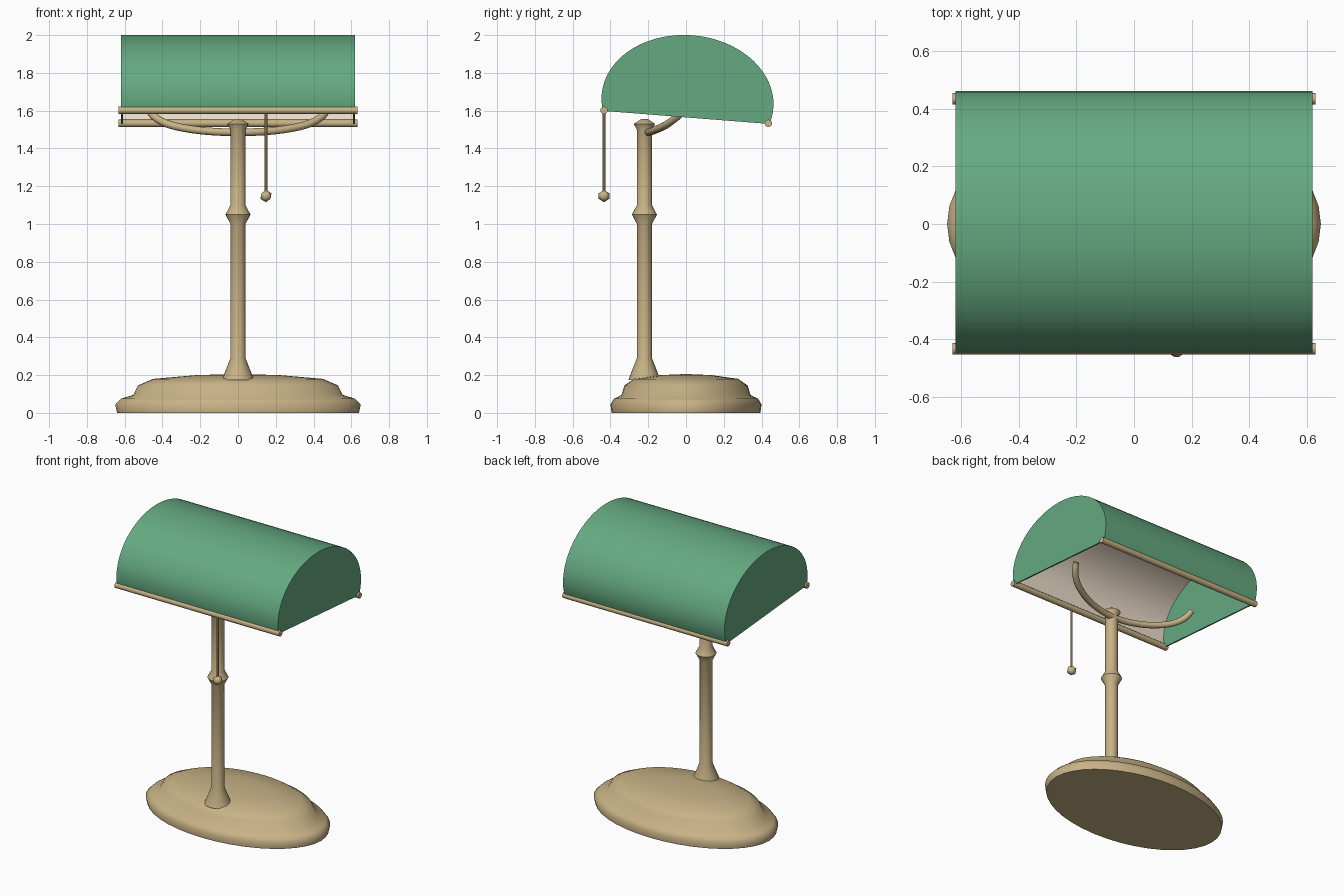
import bpy, bmesh, math
from mathutils import Vector

if "Cube" in bpy.data.objects:
    bpy.data.objects.remove(bpy.data.objects["Cube"])


def material(name, rgb):
    m = bpy.data.materials.new(name)
    m.diffuse_color = (*rgb, 1)
    m.use_nodes = True
    m.node_tree.nodes["Principled BSDF"].inputs["Base Color"].default_value = m.diffuse_color
    return m


BRASS = material("brass", (0.58, 0.45, 0.24))
GREEN = material("green_glass", (0.13, 0.40, 0.22))
CREAM = material("cream_lining", (0.85, 0.74, 0.60))


def finish(bm, name, mat, angle=40):
    bmesh.ops.recalc_face_normals(bm, faces=bm.faces[:])
    me = bpy.data.meshes.new(name)
    bm.to_mesh(me)
    bm.free()
    ob = bpy.data.objects.new(name, me)
    bpy.context.collection.objects.link(ob)
    me.materials.append(mat)
    bpy.ops.object.select_all(action='DESELECT')
    ob.select_set(True)
    bpy.context.view_layer.objects.active = ob
    bpy.ops.object.shade_smooth_by_angle(angle=math.radians(angle))
    return ob


def skin(bm, rings):
    # bridge consecutive closed rings and cap both ends
    rings = [[bm.verts.new(p) for p in r] for r in rings]
    n = len(rings[0])
    for a, b in zip(rings, rings[1:]):
        for i in range(n):
            j = (i + 1) % n
            bm.faces.new((a[i], a[j], b[j], b[i]))
    bm.faces.new(rings[0][::-1])
    bm.faces.new(rings[-1])


def lathe(name, profile, y=0, squash=1, n=24, angle=40):
    bm = bmesh.new()
    skin(bm, [[(r * math.cos(t), y + r * squash * math.sin(t), z)
               for t in (2 * math.pi * i / n for i in range(n))] for r, z in profile])
    return finish(bm, name, BRASS, angle)


def tube(name, pts, r, n=12):
    pts = [Vector(p) for p in pts]
    rings = []
    for i, p in enumerate(pts):
        d = (pts[min(i + 1, len(pts) - 1)] - pts[max(i - 1, 0)]).normalized()
        u = d.cross(Vector((0, 1, 0))).normalized()
        v = d.cross(u)
        rings.append([p + r * (math.cos(2 * math.pi * k / n) * u + math.sin(2 * math.pi * k / n) * v)
                      for k in range(n)])
    bm = bmesh.new()
    skin(bm, rings)
    return finish(bm, name, BRASS)


# Oval stepped base
lathe("base", [(0.64, 0), (0.65, 0.045), (0.62, 0.075), (0.555, 0.095), (0.53, 0.145),
               (0.45, 0.18), (0.22, 0.2), (0.03, 0.205)], squash=0.4 / 0.65, n=40, angle=60)

# Stem with flared foot, collar and cap
POLE_Y = -0.22
lathe("stem", [(0.085, 0.175), (0.04, 0.29), (0.04, 1.0), (0.066, 1.05), (0.04, 1.1),
               (0.04, 1.5), (0.057, 1.53), (0.018, 1.555)], y=POLE_Y)

# Curved yoke arm: half path, mirrored and smoothed
half = [(0.0, -0.20, 1.485), (0.2, -0.17, 1.495), (0.36, -0.105, 1.525),
        (0.445, -0.045, 1.57), (0.475, 0.0, 1.62)]
ctrl = [Vector((-x, y, z)) for x, y, z in half[:0:-1]] + [Vector(p) for p in half]
path = []
for i in range(len(ctrl) - 1):
    p0, p1, p2, p3 = (ctrl[min(max(i + k, 0), len(ctrl) - 1)] for k in (-1, 0, 1, 2))
    for s in range(4):
        t = s / 4
        path.append(0.5 * (2 * p1 + (p2 - p0) * t + (2 * p0 - 5 * p1 + 4 * p2 - p3) * t * t
                           + (3 * p1 - p0 - 3 * p2 + p3) * t ** 3))
path.append(ctrl[-1])
tube("yoke_arm", path, 0.02)

# Shade: tilted elliptical arch
TILT = math.radians(-4.5)
CY, CZ, D = 0.008, 1.649, 0.085
W = 0.62


def arch(a, b, n=40):
    s = math.asin(D / b)
    pts = []
    for i in range(n + 1):
        t = -s + (math.pi + 2 * s) * i / n
        u, v = a * math.cos(t), b * math.sin(t)
        pts.append((CY + u * math.cos(TILT) - v * math.sin(TILT),
                    CZ + u * math.sin(TILT) + v * math.cos(TILT)))
    return pts


def strip(bm, p, q, x0, x1):
    # extruded sheet following p at x0 and q at x1
    A = [bm.verts.new((x0, *c)) for c in p]
    B = [bm.verts.new((x1, *c)) for c in q]
    for i in range(len(p) - 1):
        bm.faces.new((A[i], A[i + 1], B[i + 1], B[i]))


outer, inner = arch(0.456, 0.351), arch(0.446, 0.341)
bm = bmesh.new()
strip(bm, outer, outer, -W, W)
shell = finish(bm, "shade_shell", GREEN)
bm = bmesh.new()
strip(bm, inner, inner, -W + 0.01, W - 0.01)
lining = finish(bm, "shade_lining", CREAM)
bm = bmesh.new()
bm.from_mesh(lining.data)
bmesh.ops.reverse_faces(bm, faces=bm.faces[:])
bm.to_mesh(lining.data)
bm.free()

# End plates
for side, s in (("left", -1), ("right", 1)):
    bm = bmesh.new()
    skin(bm, [[(s * x, *c) for c in outer] for x in (W - 0.01, W)])
    finish(bm, side + "_end_plate", GREEN)

# Rim rods
for name, y, z in (("front_rod", -0.434, 1.602), ("rear_rod", 0.436, 1.533)):
    tube(name, [(-0.632, y, z), (0.632, y, z)], 0.02)

# Pull chain and bead
tube("pull_chain", [(0.148, -0.434, 1.15), (0.148, -0.434, 1.6)], 0.007, 8)
bm = bmesh.new()
bmesh.ops.create_icosphere(bm, subdivisions=1, radius=0.033)
bmesh.ops.translate(bm, verts=bm.verts[:], vec=(0.148, -0.434, 1.148))
finish(bm, "pull_bead", BRASS, 60)
